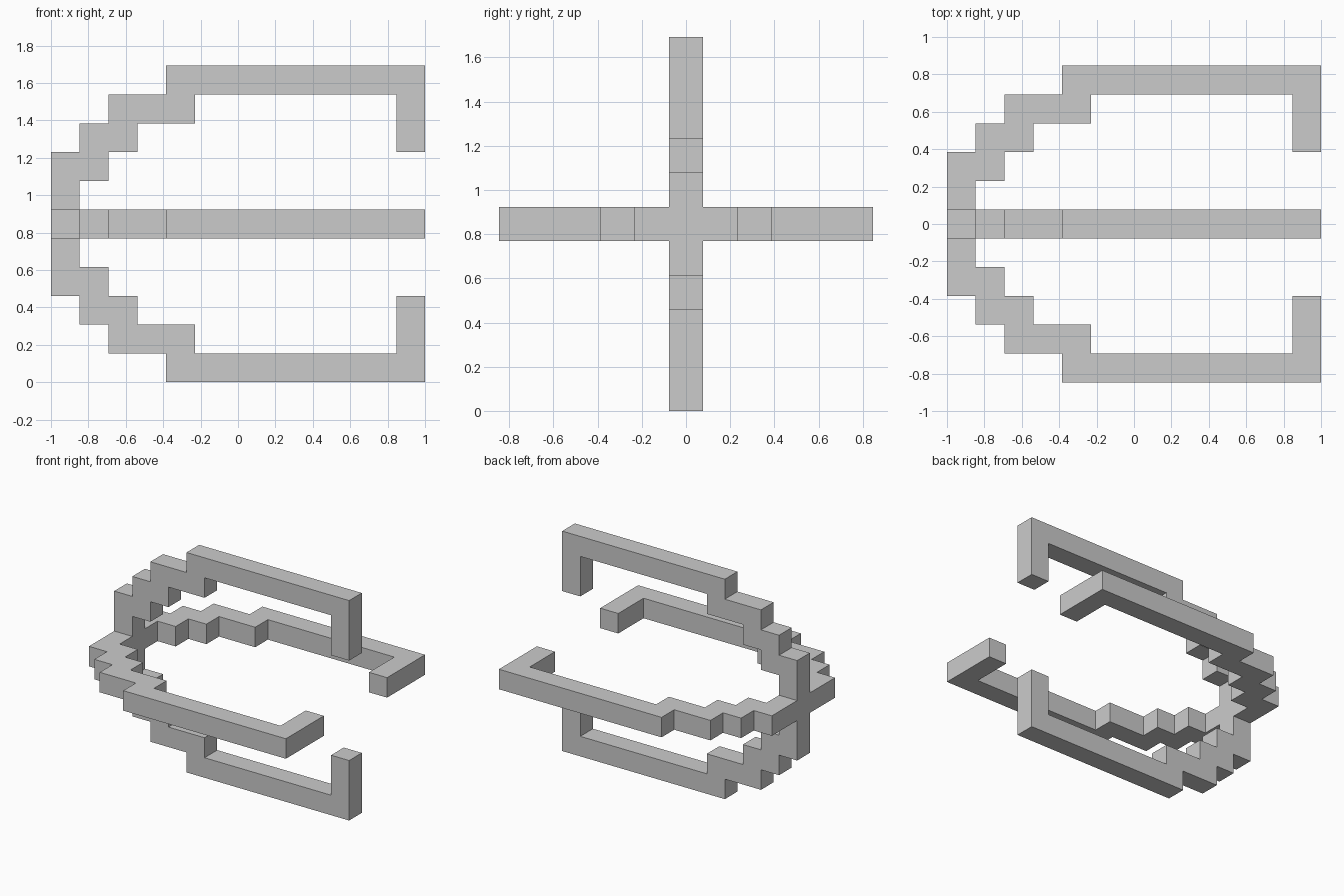
import bpy, bmesh
from math import pi
from mathutils import Matrix, Vector

if "Cube" in bpy.data.objects:
    bpy.data.objects.remove(bpy.data.objects["Cube"])

U = 2 / 13                      # one block of the stepped design
CENTRE_Z = 5.5 * U

# Stepped arm outline in blocks: (along x, distance out from the axis)
ARM = [(0, .5), (0, 2.5), (1, 2.5), (1, 3.5), (2, 3.5), (2, 4.5), (4, 4.5),
       (4, 5.5), (13, 5.5), (13, 2.5), (12, 2.5), (12, 4.5), (5, 4.5),
       (5, 3.5), (3, 3.5), (3, 2.5), (2, 2.5), (2, 1.5), (1, 1.5), (1, .5)]

bm = bmesh.new()


def add_arm(angle):
    """One claw arm, one block thick, turned about the x axis; open at the hub."""
    turn = Matrix.Translation((0, 0, CENTRE_Z)) @ Matrix.Rotation(angle, 4, 'X')
    sides = [[bm.verts.new(turn @ Vector(((x - 6.5) * U, y * U, h * U)))
              for x, h in ARM] for y in (-.5, .5)]
    front, back = sides
    bm.faces.new(front)
    bm.faces.new(back[::-1])
    for i in range(len(ARM) - 1):
        bm.faces.new((front[i], back[i], back[i + 1], front[i + 1]))


# Four arms in a cross
for k in range(4):
    add_arm(k * pi / 2)

# Hub end caps where the arms meet
for x in (-6.5, -5.5):
    bm.faces.new([bm.verts.new((x * U, y * U, CENTRE_Z + z * U))
                  for y, z in ((-.5, -.5), (.5, -.5), (.5, .5), (-.5, .5))])

bmesh.ops.remove_doubles(bm, verts=bm.verts, dist=1e-4)
bmesh.ops.recalc_face_normals(bm, faces=bm.faces)

mesh = bpy.data.meshes.new("four_arm_claw")
bm.to_mesh(mesh)
bm.free()
bpy.context.collection.objects.link(bpy.data.objects.new("four_arm_claw", mesh))
